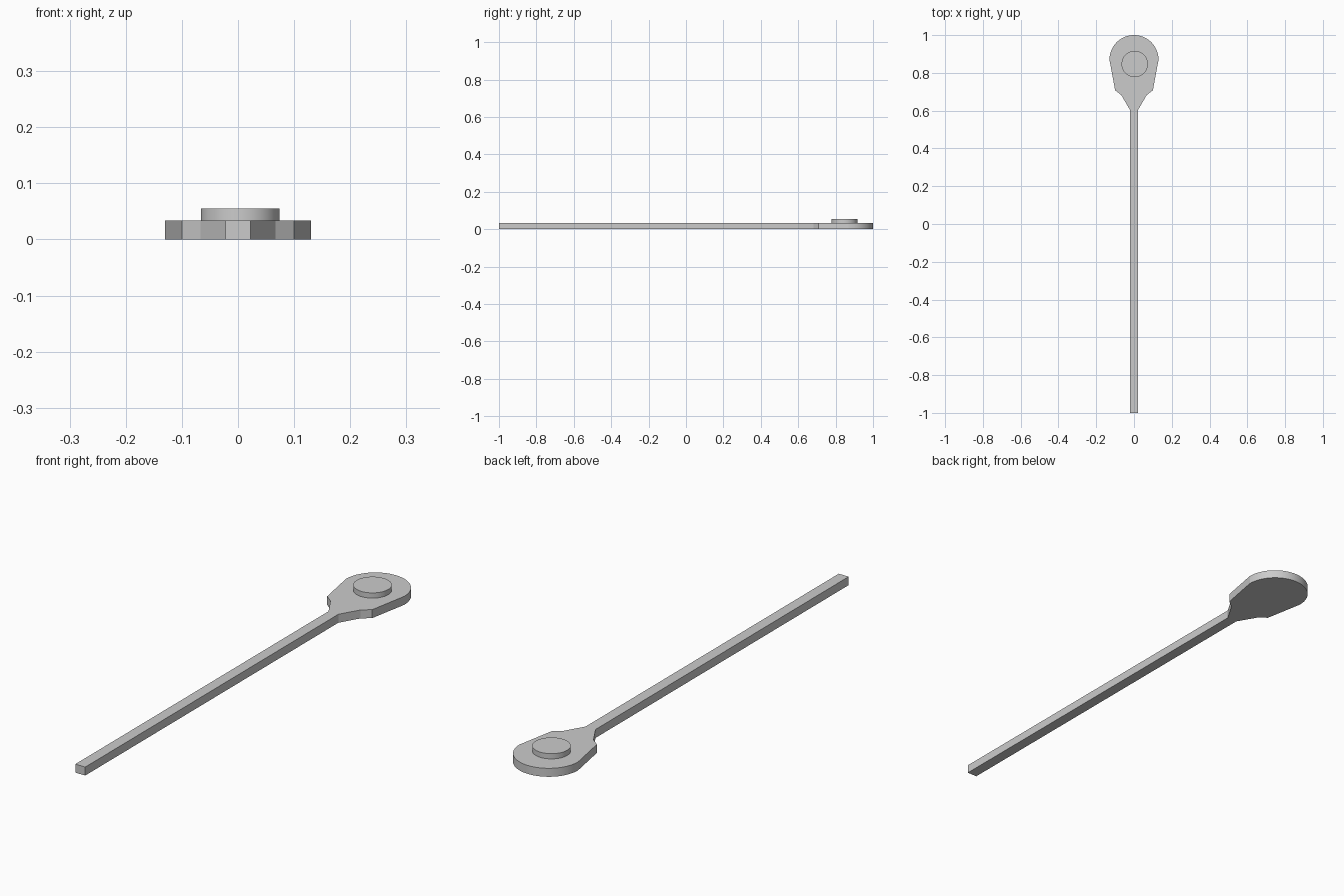
import bpy, bmesh
from math import pi, sin, cos

if "Cube" in bpy.data.objects:
    bpy.data.objects.remove(bpy.data.objects["Cube"])


def prism(name, outline, z0, z1):
    """Extrude a closed XY outline from z0 to z1."""
    bm = bmesh.new()
    face = bm.faces.new([bm.verts.new((x, y, z0)) for x, y in outline])
    ext = bmesh.ops.extrude_face_region(bm, geom=[face])
    verts = [g for g in ext["geom"] if isinstance(g, bmesh.types.BMVert)]
    bmesh.ops.translate(bm, verts=verts, vec=(0, 0, z1 - z0))
    bmesh.ops.recalc_face_normals(bm, faces=bm.faces)
    mesh = bpy.data.meshes.new(name)
    bm.to_mesh(mesh)
    bm.free()
    obj = bpy.data.objects.new(name, mesh)
    bpy.context.collection.objects.link(obj)
    bpy.ops.object.select_all(action="DESELECT")
    obj.select_set(True)
    bpy.context.view_layer.objects.active = obj
    bpy.ops.object.shade_smooth_by_angle(angle=pi / 15)
    return obj


def arc(cx, cy, r, a0, a1, n):
    return [(cx + r * cos(a0 + (a1 - a0) * i / n),
             cy + r * sin(a0 + (a1 - a0) * i / n)) for i in range(n + 1)]


THICK = 0.034

# Handle and rounded head share one flat symmetric outline
right = [(0.022, -1.0), (0.022, 0.605), (0.067, 0.682), (0.1, 0.708)]
left = [(-x, y) for x, y in reversed(right)]
prism("handle_and_head", right + arc(0, 0.87, 0.13, 0, pi, 32) + left, 0, THICK)

# Round raised button on the head
prism("head_button", arc(0.004, 0.847, 0.07, 0, 2 * pi, 48)[:-1], THICK, 0.055)
